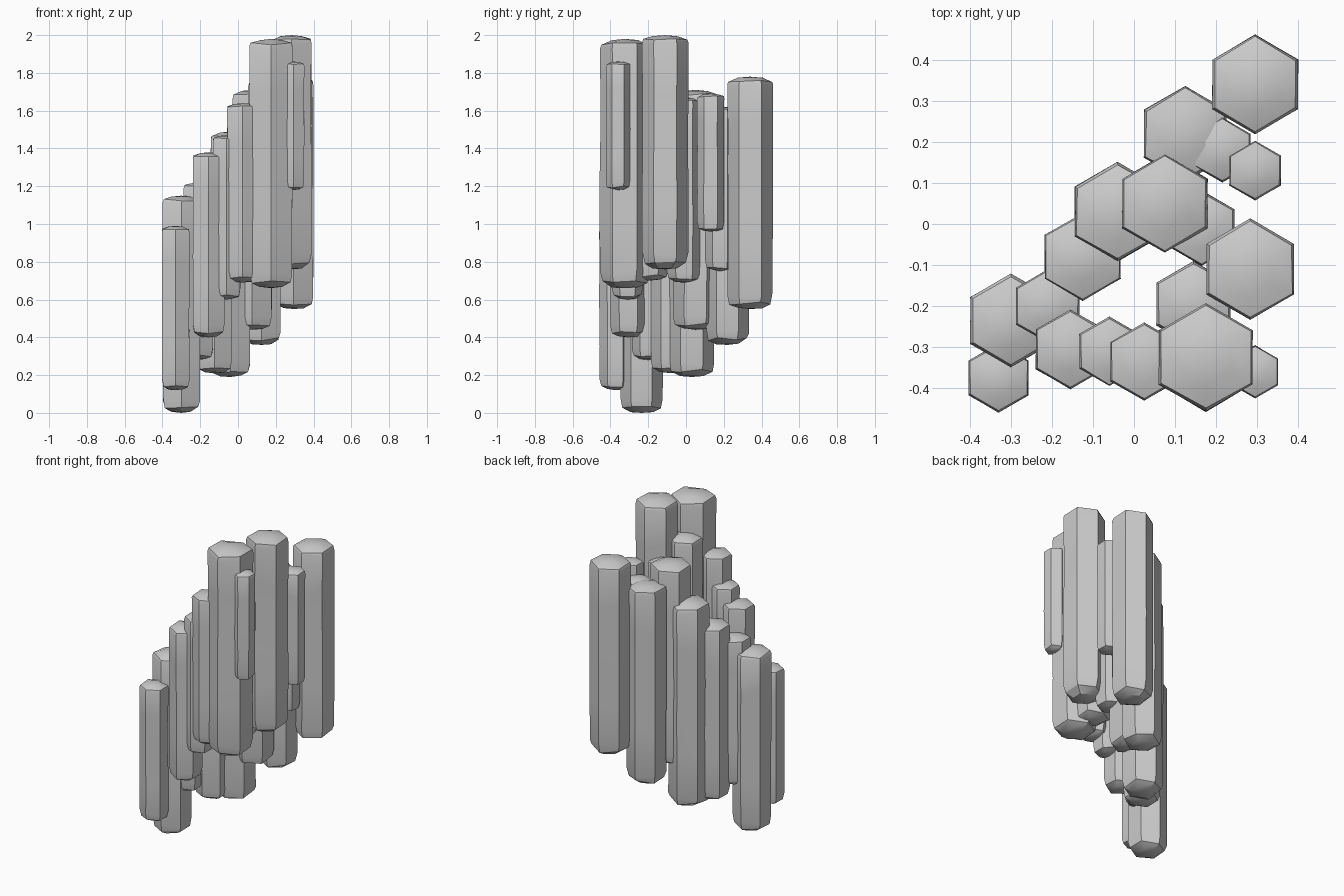
import bpy, bmesh, math, random

if "Cube" in bpy.data.objects:
    bpy.data.objects.remove(bpy.data.objects["Cube"], do_unlink=True)

random.seed(7)

stone = bpy.data.materials.new("grey stone")
stone.use_nodes = True
grey = (0.6, 0.6, 0.6, 1)
stone.diffuse_color = grey
stone.node_tree.nodes["Principled BSDF"].inputs["Base Color"].default_value = grey


def hex_ring(bm, x, y, z, radius, wobble, drop):
    """Six corners with points facing front and back, slightly weathered."""
    ring = []
    for i in range(6):
        a = math.radians(30 + 60 * i)
        r = radius * (1 + random.uniform(-wobble, 0))
        ring.append(bm.verts.new((x + r * math.cos(a), y + r * math.sin(a),
                                  z + random.uniform(-drop, drop))))
    return ring


def column(name, x, y, radius, bottom, top):
    bm = bmesh.new()
    # chipped underside, weathered shaft, then a shallow domed cap
    levels = [(bottom + 0.006, 0.55, 0.1, 0.003),
              (bottom + 0.25 * radius, 0.91, 0.05, 0.08 * radius),
              (bottom + 0.65 * radius, 0.99, 0.02, 0.15 * radius)]
    steps = 5
    low, high = bottom + radius, top - 0.5 * radius
    for i in range(1, steps):
        levels.append((low + (high - low) * i / steps, 1.0, 0.04, 0.03))
    levels += [(top - 0.36 * radius, 1.0, 0.02, 0.06 * radius),
               (top - 0.2 * radius, 0.96, 0.04, 0.05 * radius),
               (top - 0.05 * radius, 0.55, 0.1, 0.01 * radius)]
    rings = [hex_ring(bm, x, y, z, radius * s, w, d) for z, s, w, d in levels]
    for a, b in zip(rings, rings[1:]):
        for i in range(6):
            j = (i + 1) % 6
            bm.faces.new((a[i], a[j], b[j], b[i]))
    for ring, z in ((rings[0], bottom), (rings[-1], top)):
        tip = bm.verts.new((x, y, z))
        for i in range(6):
            bm.faces.new((ring[i], ring[(i + 1) % 6], tip))
    bmesh.ops.recalc_face_normals(bm, faces=bm.faces)
    mesh = bpy.data.meshes.new(name)
    bm.to_mesh(mesh)
    bm.free()
    mesh.materials.append(stone)
    obj = bpy.data.objects.new(name, mesh)
    bpy.context.collection.objects.link(obj)
    return obj


# name, centre x, centre y, radius, bottom, top
columns = [
    ("back_corner_column", 0.295, 0.34, 0.122, 0.55, 1.78),
    ("back_column", 0.125, 0.22, 0.117, 0.36, 1.62),
    ("back_filler_column", 0.215, 0.18, 0.08, 0.75, 1.62),
    ("back_slim_column", 0.295, 0.13, 0.073, 0.96, 1.69),
    ("middle_column", 0.075, 0.05, 0.121, 0.44, 1.71),
    ("middle_filler_column", 0.165, -0.01, 0.092, 0.69, 1.67),
    ("rear_step_column", -0.04, 0.03, 0.122, 0.19, 1.49),
    ("rear_low_column", -0.125, -0.08, 0.108, 0.21, 1.33),
    ("low_step_column", -0.21, -0.2, 0.09, 0.28, 1.22),
    ("lowest_column", -0.3, -0.235, 0.115, 0.0, 1.15),
    ("front_corner_column", -0.33, -0.375, 0.085, 0.12, 0.99),
    ("front_step_column", -0.155, -0.305, 0.098, 0.40, 1.38),
    ("front_narrow_column", -0.06, -0.31, 0.085, 0.60, 1.47),
    ("front_middle_column", 0.025, -0.335, 0.096, 0.69, 1.64),
    ("front_tall_column", 0.175, -0.325, 0.133, 0.66, 1.98),
    ("front_slim_column", 0.295, -0.36, 0.065, 1.18, 1.86),
    ("inner_column", 0.145, -0.195, 0.105, 0.70, 1.77),
    ("tallest_column", 0.283, -0.11, 0.124, 0.76, 2.0),
]

built = [column(*c) for c in columns]

# soft faces with crisp column edges
bpy.ops.object.select_all(action='DESELECT')
for obj in built:
    obj.select_set(True)
bpy.context.view_layer.objects.active = built[0]
bpy.ops.object.shade_smooth_by_angle(angle=math.radians(32))
